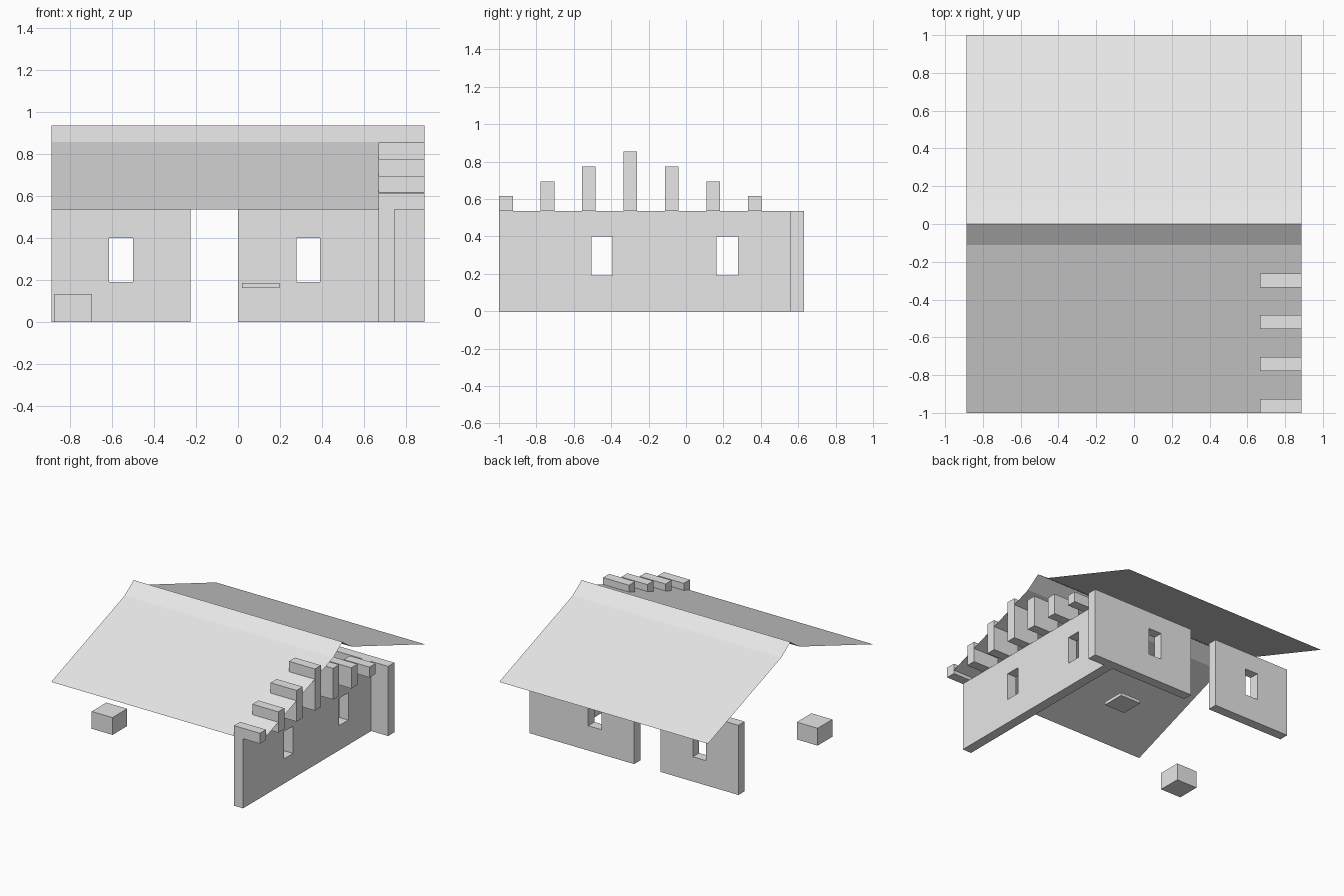
import bpy, bmesh
from mathutils import Vector

if "Cube" in bpy.data.objects:
    bpy.data.objects.remove(bpy.data.objects["Cube"])

plaster = bpy.data.materials.new("light grey")
plaster.diffuse_color = (0.8, 0.8, 0.8, 1)
plaster.use_nodes = True
plaster.node_tree.nodes["Principled BSDF"].inputs["Base Color"].default_value = plaster.diffuse_color

HALF = 0.887     # half width of the building
WALL_H = 0.535   # wall top and eaves height
SILL, HEAD = 0.19, 0.40


def finish(name, bm):
    mesh = bpy.data.meshes.new(name)
    bm.to_mesh(mesh)
    bm.free()
    mesh.materials.append(plaster)
    obj = bpy.data.objects.new(name, mesh)
    bpy.context.collection.objects.link(obj)
    return obj


def box(name, x, y, z):
    bm = bmesh.new()
    bmesh.ops.create_cube(bm, size=1)
    for v in bm.verts:
        v.co = [lo + (c + 0.5) * (hi - lo) for c, (lo, hi) in zip(v.co, (x, y, z))]
    return finish(name, bm)


def wall(name, start, end, depth, windows, along):
    """Upright slab with window openings; along is 'x' or 'y'."""
    bm = bmesh.new()
    cuts = sorted([start, end] + [c for w in windows for c in w])
    rows = [0, SILL, HEAD, WALL_H]

    def point(u, z):
        return Vector((u, depth[0], z) if along == 'x' else (depth[0], u, z))

    for u0, u1 in zip(cuts, cuts[1:]):
        for z0, z1 in zip(rows, rows[1:]):
            if (u0, u1) in windows and z0 == SILL:
                continue
            bm.faces.new([bm.verts.new(point(*p))
                          for p in ((u0, z0), (u1, z0), (u1, z1), (u0, z1))])
    bmesh.ops.remove_doubles(bm, verts=bm.verts[:], dist=1e-5)
    # Thicken the sheet into a closed slab
    thick = depth[1] - depth[0]
    ext = bmesh.ops.extrude_face_region(bm, geom=bm.faces[:], use_keep_orig=True)
    moved = [g for g in ext["geom"] if isinstance(g, bmesh.types.BMVert)]
    bmesh.ops.translate(bm, verts=moved,
                        vec=(0, thick, 0) if along == 'x' else (thick, 0, 0))
    bmesh.ops.recalc_face_normals(bm, faces=bm.faces[:])
    return finish(name, bm)


# Walls: one along the right side, two along the back with a doorway between
wall("right_wall", -1.0, 0.555, (0.667, 0.743), [(-0.505, -0.393), (0.162, 0.277)], 'y')
wall("back_wall_right", 0.0, HALF, (0.555, 0.63), [(0.277, 0.39)], 'x')
wall("back_wall_left", -HALF, -0.225, (0.555, 0.63), [(-0.612, -0.5)], 'x')

# Stepped row of posts on top of the right wall
for i in range(7):
    y = -1.0 + i * 0.2217
    height = 0.08 * (4 - abs(i - 3))
    box(f"gable_post_{i + 1}", (0.667, HALF), (y, y + 0.074), (WALL_H, WALL_H + height))

# Thin sheet roof with a steeper strip beside the ridge
profile = [(-1, WALL_H), (-0.11, 0.857), (0, 0.935), (0.11, 0.857), (1, WALL_H)]
bm = bmesh.new()
left = [bm.verts.new((-HALF, y, z)) for y, z in profile]
right = [bm.verts.new((HALF, y, z)) for y, z in profile]
for i in range(4):
    bm.faces.new((left[i], right[i], right[i + 1], left[i + 1]))
finish("roof", bm)

# Loose block on the ground and small raised slab inside
box("ground_block", (-0.872, -0.695), (-0.53, -0.352), (0, 0.133))
box("floating_slab", (0.02, 0.197), (-0.085, 0.092), (0.162, 0.186))
